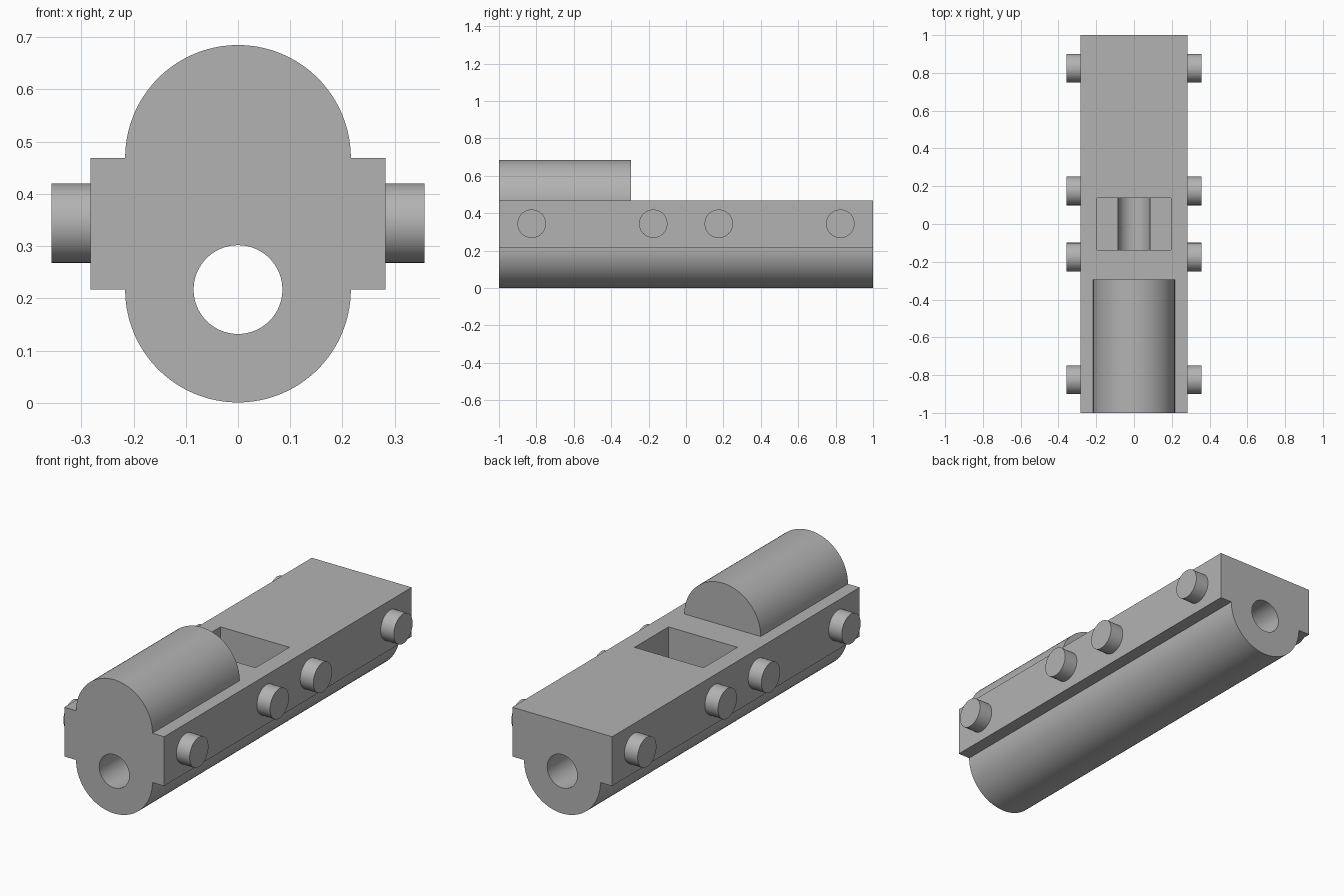
import bpy
import bmesh
import math

cube = bpy.data.objects.get("Cube")
if cube:
    bpy.data.objects.remove(cube, do_unlink=True)

RADIUS, BORE = 0.216, 0.085
LOW, HIGH = 0.217, 0.469      # underside and top of the block
HALF_WIDTH = 0.2825

grey = bpy.data.materials.new("plain_grey")
grey.use_nodes = True
colour = (0.45, 0.45, 0.45, 1)
grey.diffuse_color = colour
grey.node_tree.nodes["Principled BSDF"].inputs["Base Color"].default_value = colour


def arc(cz, r, start, end, steps):
    angles = [math.radians(start + (end - start) * i / steps) for i in range(steps + 1)]
    return [(r * math.cos(a), cz + r * math.sin(a)) for a in angles]


def extrude(name, profile, y0, y1):
    """Extrude an x-z outline along y."""
    bm = bmesh.new()
    face = bm.faces.new([bm.verts.new((x, y0, z)) for x, z in profile])
    out = bmesh.ops.extrude_face_region(bm, geom=[face])
    moved = [v for v in out["geom"] if isinstance(v, bmesh.types.BMVert)]
    bmesh.ops.translate(bm, verts=moved, vec=(0, y1 - y0, 0))
    bmesh.ops.recalc_face_normals(bm, faces=bm.faces)
    mesh = bpy.data.meshes.new(name)
    bm.to_mesh(mesh)
    bm.free()
    mesh.materials.append(grey)
    obj = bpy.data.objects.new(name, mesh)
    bpy.context.collection.objects.link(obj)
    return obj


def smooth(obj):
    bpy.ops.object.select_all(action="DESELECT")
    obj.select_set(True)
    bpy.context.view_layer.objects.active = obj
    bpy.ops.object.shade_smooth_by_angle(angle=math.radians(30))


def combine(target, tool, operation):
    mod = target.modifiers.new(operation.lower(), "BOOLEAN")
    mod.operation, mod.solver, mod.object = operation, "EXACT", tool
    bpy.context.view_layer.objects.active = target
    bpy.ops.object.modifier_apply(modifier=mod.name)
    bpy.data.objects.remove(tool, do_unlink=True)


# Block with a rounded keel
outline = arc(LOW, RADIUS, 180, 360, 64)
outline += [(HALF_WIDTH, LOW), (HALF_WIDTH, HIGH), (-HALF_WIDTH, HIGH), (-HALF_WIDTH, LOW)]
body = extrude("body", outline, -1, 1)

# Half-round housing over the front
dome = arc(HIGH, RADIUS, 0, 180, 64) + [(-RADIUS, HIGH - 0.1), (RADIUS, HIGH - 0.1)]
combine(body, extrude("housing", dome, -1, -0.295), "UNION")

# Lengthwise bore and the pocket that opens into it
combine(body, extrude("bore", arc(LOW, BORE, 0, 360, 64)[:-1], -1.1, 1.1), "DIFFERENCE")
pocket = [(-0.195, LOW), (0.195, LOW), (0.195, 0.6), (-0.195, 0.6)]
combine(body, extrude("pocket", pocket, -0.137, 0.137), "DIFFERENCE")
smooth(body)

# Side pegs
for side, label in ((1, "left"), (-1, "right")):
    for i, y in enumerate((-0.825, -0.175, 0.175, 0.825)):
        bpy.ops.mesh.primitive_cylinder_add(
            vertices=48, radius=0.076, depth=0.09,
            location=(side * 0.312, y, 0.344), rotation=(0, math.pi / 2, 0))
        peg = bpy.context.object
        peg.name = f"{label}_peg_{i + 1}"
        peg.data.materials.append(grey)
        smooth(peg)
